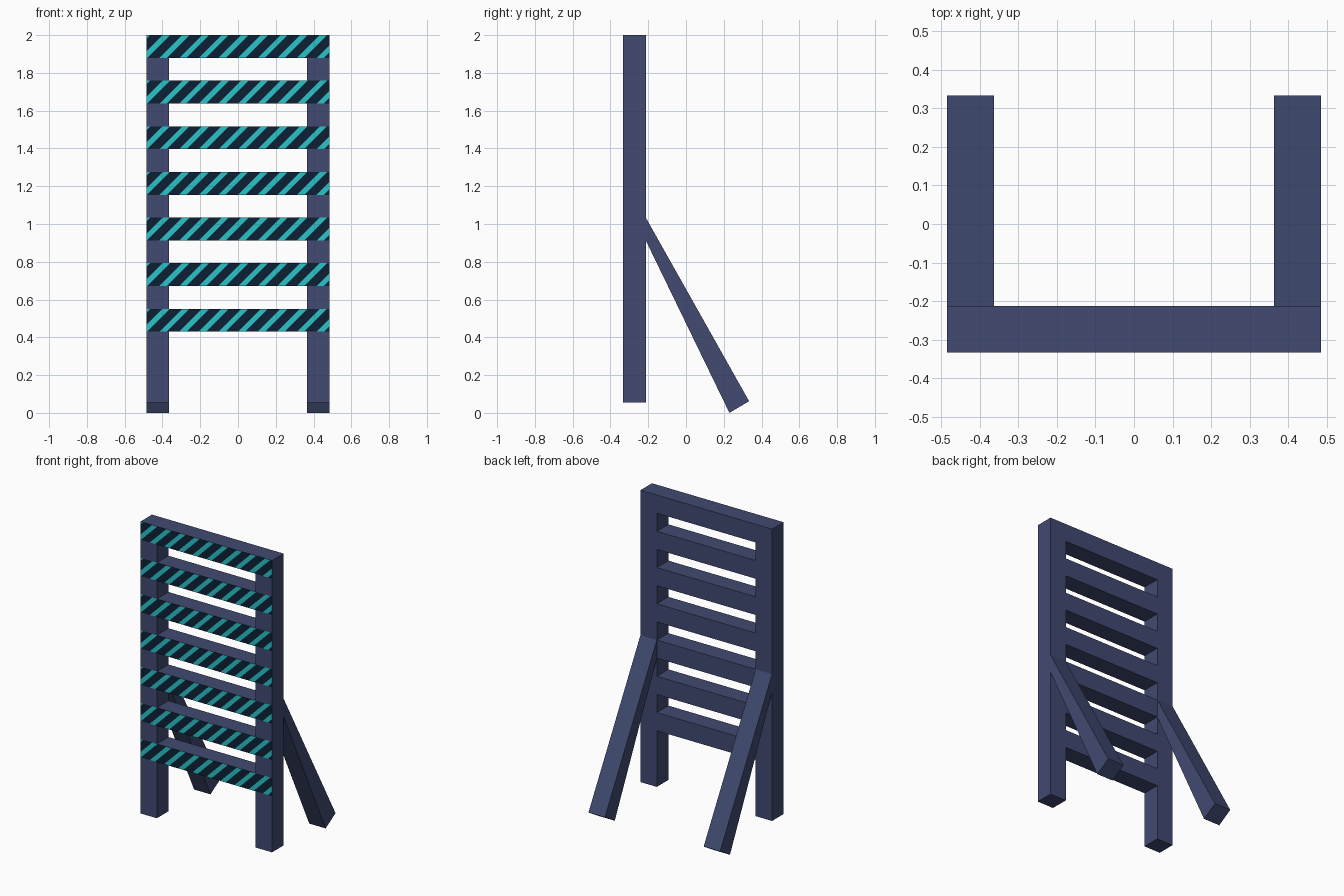
import bpy, bmesh, math
from mathutils import Vector

if "Cube" in bpy.data.objects:
    bpy.data.objects.remove(bpy.data.objects["Cube"])


def material(name, rgb):
    m = bpy.data.materials.new(name)
    m.diffuse_color = (*rgb, 1)
    m.use_nodes = True
    m.node_tree.nodes["Principled BSDF"].inputs["Base Color"].default_value = m.diffuse_color
    return m


NAVY = material("slate navy", (0.052, 0.068, 0.165))
DARK = material("dark stripe", (0.004, 0.0144, 0.035))
CYAN = material("cyan stripe", (0.022, 0.546, 0.578))

HALF, INNER, THICK = 0.485, 0.364, 0.121
FRONT, BACK = -0.334, -0.213
FOOT, LOW, COUNT = 0.056, 0.43, 7
STEP = (2.0 - THICK - LOW) / (COUNT - 1)
PERIOD, CYAN_PART = 0.104, 0.37


def finish(name, bm, mats):
    bmesh.ops.recalc_face_normals(bm, faces=bm.faces)
    me = bpy.data.meshes.new(name)
    bm.to_mesh(me)
    bm.free()
    for m in mats:
        me.materials.append(m)
    ob = bpy.data.objects.new(name, me)
    bpy.context.collection.objects.link(ob)
    return ob


# Barrier frame: a grid of cells with the openings left out, then thickened
bm = bmesh.new()
xs = [-HALF, -INNER, INNER, HALF]
zs = [FOOT]
for i in range(COUNT):
    zs += [LOW + i * STEP, LOW + i * STEP + THICK]
grid = [[bm.verts.new((x, FRONT, z)) for x in xs] for z in zs]
slats = []
for r in range(len(zs) - 1):
    for c in range(3):
        if r % 2 == 0 and c == 1:
            continue
        f = bm.faces.new((grid[r][c], grid[r][c + 1], grid[r + 1][c + 1], grid[r + 1][c]))
        if r % 2:
            slats.append((f, zs[r]))
ext = bmesh.ops.extrude_face_region(bm, geom=bm.faces[:], use_keep_orig=True)
for v in [g for g in ext["geom"] if isinstance(g, bmesh.types.BMVert)]:
    v.co.y = BACK

# Diagonal stripes cut into the slat fronts
normal = Vector((1, 0, -1)).normalized()
for i in range(COUNT):
    z0 = LOW + i * STEP

    def slat_faces():
        return [f for f in bm.faces
                if all(abs(v.co.y - FRONT) < 1e-4 and z0 - 1e-4 < v.co.z < z0 + THICK + 1e-4
                       for v in f.verts)]

    for k in range(-8, 8):
        for part in (0, CYAN_PART):
            faces = slat_faces()
            geom = set(faces)
            for f in faces:
                geom.update(f.verts)
                geom.update(f.edges)
            bmesh.ops.bisect_plane(bm, geom=list(geom), dist=1e-5,
                                   plane_co=((k + part) * PERIOD, FRONT, z0), plane_no=normal)
    for f in slat_faces():
        p = f.calc_center_median()
        u = ((p.x - (p.z - z0)) / PERIOD) % 1.0
        f.material_index = 2 if u < CYAN_PART else 1
finish("barrier_frame", bm, [NAVY, DARK, CYAN])

# Rear braces: tapered struts running from the third slat back to the ground
z_top = LOW + 2 * STEP
profile = [(BACK, z_top), (BACK, z_top + THICK), (0.334, 0.062), (0.23, 0.0)]
for side, name in ((-1, "left_brace"), (1, "right_brace")):
    bm = bmesh.new()
    face = bm.faces.new([bm.verts.new((side * INNER, y, z)) for y, z in profile])
    ext = bmesh.ops.extrude_face_region(bm, geom=[face], use_keep_orig=True)
    for v in [g for g in ext["geom"] if isinstance(g, bmesh.types.BMVert)]:
        v.co.x = side * HALF
    finish(name, bm, [NAVY])
